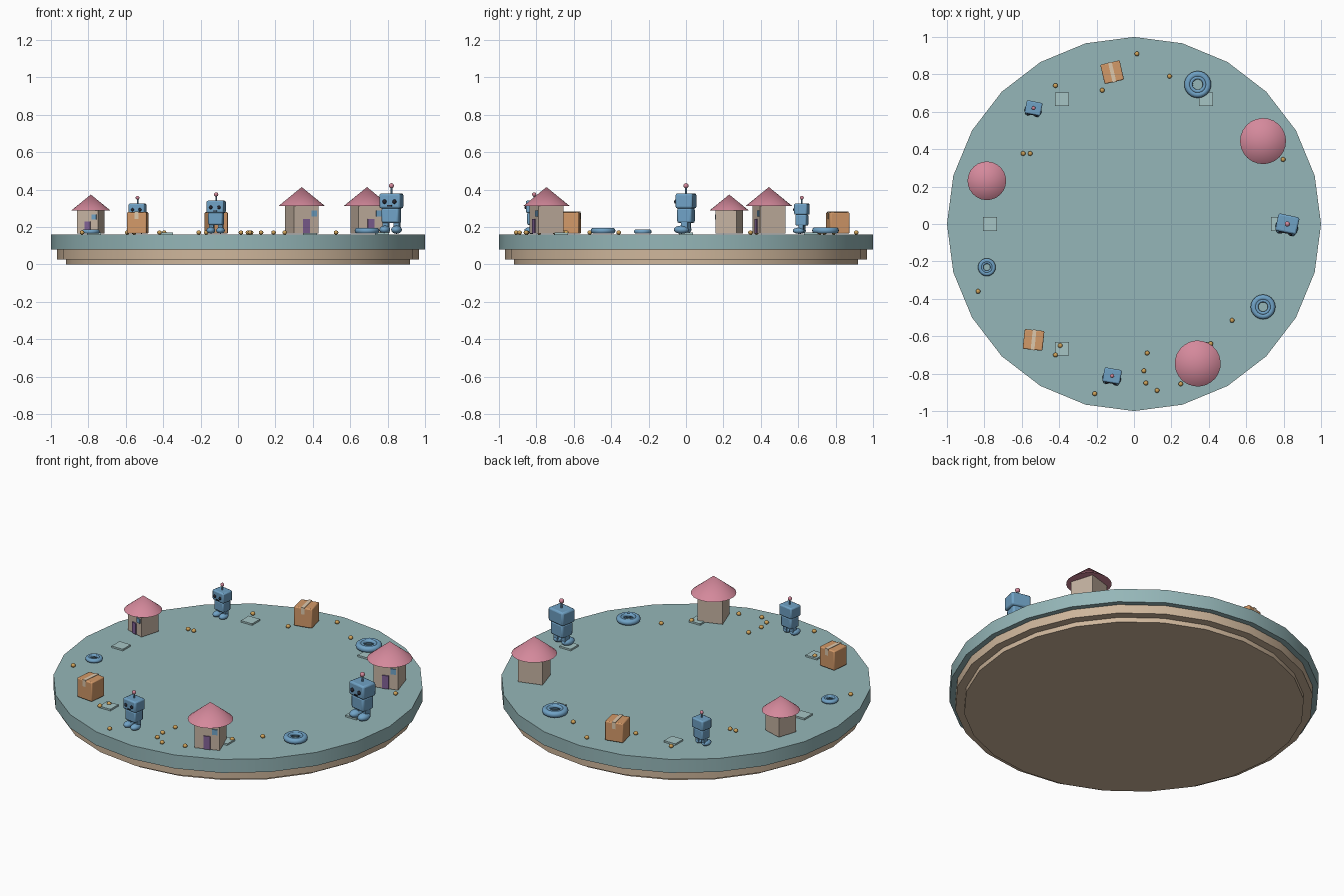
import bpy
from math import radians, cos, sin, tau
from mathutils import Matrix, Vector

if "Cube" in bpy.data.objects:
    bpy.data.objects.remove(bpy.data.objects["Cube"])

TOP = 0.16
RING = 0.82


def mat(name, r, g, b):
    m = bpy.data.materials.new(name)
    m.diffuse_color = (r, g, b, 1)
    m.use_nodes = True
    m.node_tree.nodes["Principled BSDF"].inputs["Base Color"].default_value = m.diffuse_color
    return m


TEAL = mat("teal", 0.30, 0.47, 0.48)
SAND = mat("sand", 0.62, 0.47, 0.33)
TILE = mat("pale_teal", 0.38, 0.56, 0.56)
WALL = mat("wall", 0.56, 0.45, 0.36)
PINK = mat("pink", 0.66, 0.25, 0.33)
PURPLE = mat("purple", 0.22, 0.12, 0.30)
BLUE = mat("blue", 0.16, 0.36, 0.56)
DARK = mat("dark", 0.02, 0.02, 0.03)
ORANGE = mat("orange", 0.65, 0.32, 0.14)
TAPE = mat("tape", 0.72, 0.58, 0.42)
GOLD = mat("gold", 0.62, 0.36, 0.10)
IDENT = Matrix.Identity(4)


def finish(name, material, frame, smooth=True, bevel=0):
    """Name, colour and place the newly added primitive in its group frame."""
    o = bpy.context.object
    o.name = name
    o.data.materials.append(material)
    bpy.context.view_layer.update()
    o.data.transform(o.matrix_basis)
    if bevel:
        b = o.modifiers.new("bevel", 'BEVEL')
        b.width, b.segments = bevel, 2
    if smooth:
        bpy.ops.object.shade_smooth_by_angle(angle=radians(40))
    o.matrix_basis = frame
    return o


def box(name, loc, size, material, frame=IDENT, bevel=0):
    bpy.ops.mesh.primitive_cube_add(size=1, location=loc)
    bpy.context.object.scale = size
    return finish(name, material, frame, bool(bevel), bevel)


def cyl(name, r, z0, z1, material, frame=IDENT, n=24, bevel=0):
    bpy.ops.mesh.primitive_cylinder_add(vertices=n, radius=r, depth=z1 - z0,
                                        location=(0, 0, (z0 + z1) / 2))
    return finish(name, material, frame, bevel=bevel)


def ball(name, loc, size, material, frame=IDENT, n=12):
    bpy.ops.mesh.primitive_uv_sphere_add(segments=n, ring_count=n // 2 + 2, radius=1, location=loc)
    bpy.context.object.scale = size
    return finish(name, material, frame)


def torus(name, z, major, minor, material, frame):
    bpy.ops.mesh.primitive_torus_add(major_radius=major, minor_radius=minor, location=(0, 0, z),
                                     major_segments=24, minor_segments=10)
    return finish(name, material, frame)


# Small robot facing -y
def robot(f):
    for s in (-1, 1):
        ball("robot_foot", (s * 0.032, -0.018, 0.022), (0.029, 0.042, 0.022), BLUE, f)
        box("robot_leg", (s * 0.03, 0, 0.045), (0.03, 0.035, 0.05), BLUE, f)
        ball("robot_eye", (s * 0.027, -0.05, 0.172), (0.011, 0.009, 0.012), DARK, f, 10)
    box("robot_body", (0, 0, 0.098), (0.095, 0.08, 0.08), BLUE, f, 0.01)
    box("robot_head", (0, 0, 0.176), (0.115, 0.094, 0.08), BLUE, f, 0.01)
    box("robot_mouth", (0, -0.048, 0.15), (0.025, 0.006, 0.006), DARK, f)
    cyl("robot_antenna", 0.005, 0.21, 0.25, BLUE, f, 8)
    ball("robot_antenna_tip", (0, 0, 0.257), (0.014,) * 3, PINK, f)


# House with conical roof, door and window
def house(f):
    box("house_walls", (0, 0, 0.078), (0.14, 0.14, 0.155), WALL, f)
    bpy.ops.mesh.primitive_cone_add(vertices=24, radius1=0.123, radius2=0, depth=0.1,
                                    location=(0, 0, 0.2))
    finish("house_roof", PINK, f)
    box("house_door", (0, -0.071, 0.04), (0.038, 0.01, 0.078), PURPLE, f)
    box("house_window", (0.044, -0.071, 0.108), (0.03, 0.01, 0.032), BLUE, f)


# Two stacked rings lying flat
def hoop(f):
    torus("ring_outer", 0.018, 0.054, 0.018, BLUE, f)
    torus("ring_inner", 0.025, 0.037, 0.010, BLUE, f)


# Parcel with a tape strip over top, front and back
def parcel(f):
    box("parcel", (0, 0, 0.058), (0.106, 0.106, 0.115), ORANGE, f, 0.006)
    box("parcel_tape_top", (0, 0, 0.116), (0.02, 0.107, 0.004), TAPE, f)
    for s in (-1, 1):
        box("parcel_tape_end", (0, s * 0.053, 0.098), (0.02, 0.004, 0.04), TAPE, f)


# Stepped round base
cyl("base_foot", 0.92, 0.0, 0.03, SAND)
cyl("base_step", 0.968, 0.028, 0.082, SAND)
cyl("base_top", 1.0, 0.08, TOP, TEAL)

# Eleven figures evenly spaced: kind cycles, with own turn and scale
kinds = (robot, house, hoop, parcel)
turns = (-12, 17, 0, 13, -11, -17, 0, -6, -10, 20, 0)
scales = (1, 1, 1, 1, 0.75, 0.84, 0.66, 1, 0.82, 1, 0.92)
for i in range(11):
    a = tau * i / 11
    frame = (Matrix.Translation((RING * cos(a), RING * sin(a), TOP + 0.004))
             @ Matrix.Rotation(radians(turns[i]), 4, 'Z') @ Matrix.Scale(scales[i], 4))
    kinds[i % 4](frame)

# Six thin square tiles
for i in range(6):
    a = tau * i / 6
    box("tile", (0.77 * cos(a), 0.77 * sin(a), TOP + 0.004), (0.074, 0.074, 0.012), TILE)

# Scattered gold beads
beads = ((0.016, 0.91), (0.19, 0.79), (-0.17, 0.715), (-0.42, 0.74), (-0.593, 0.377),
         (-0.555, 0.377), (0.797, 0.345), (-0.834, -0.36), (-0.42, -0.70), (-0.395, -0.65),
         (0.07, -0.69), (0.053, -0.785), (0.064, -0.85), (0.123, -0.89), (0.25, -0.855),
         (-0.21, -0.907), (0.524, -0.515), (0.41, -0.64))
for x, y in beads:
    ball("bead", (x, y, TOP + 0.011), (0.013, 0.013, 0.011), GOLD, n=10)
